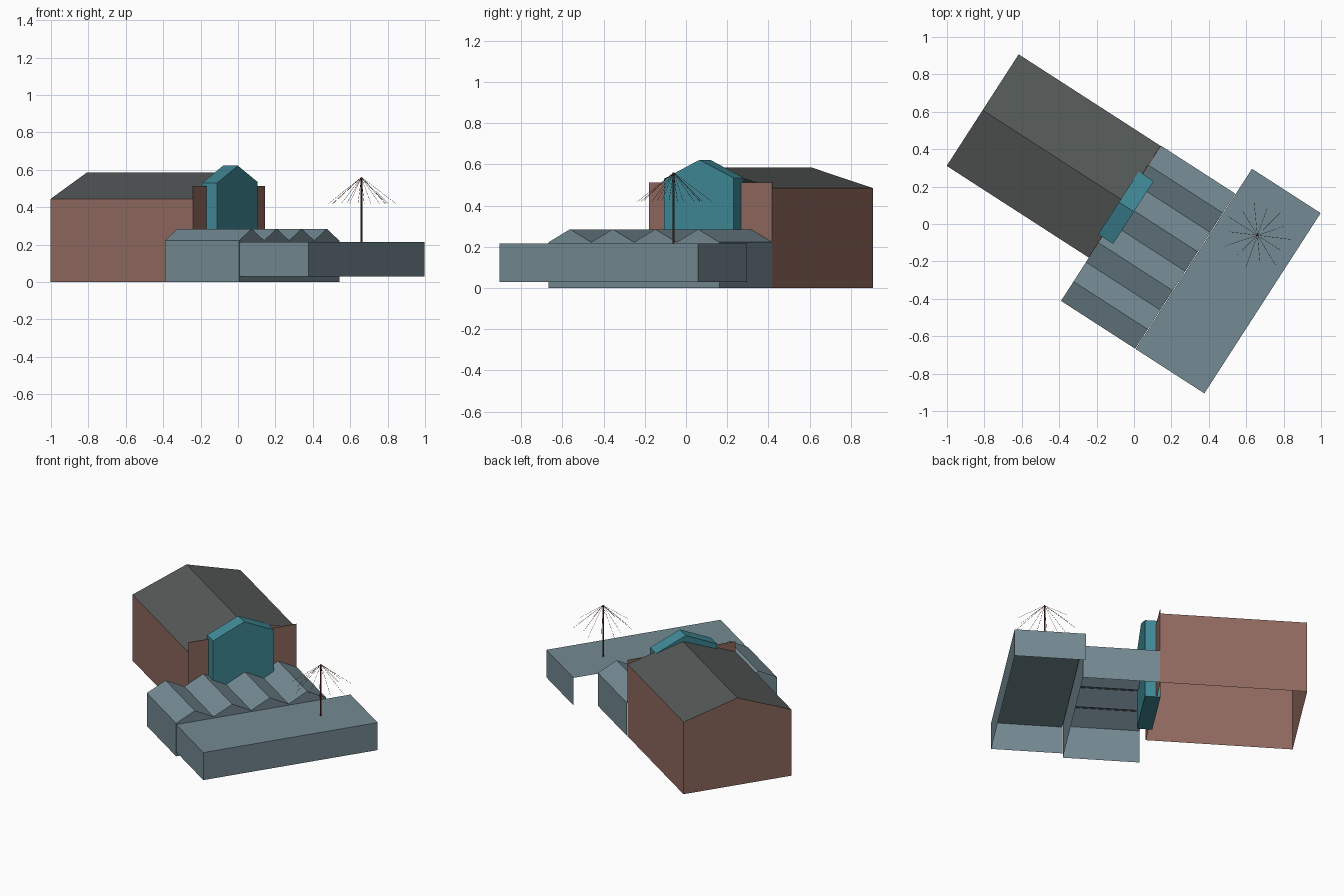
import bpy, bmesh, math
from mathutils import Vector

cube = bpy.data.objects.get("Cube")
if cube:
    bpy.data.objects.remove(cube, do_unlink=True)

# The whole site is turned on plan: local x runs along the hall
TURN = -0.573


def material(name, rgb):
    def lin(c):
        c /= 255
        return c / 12.92 if c <= 0.04045 else ((c + 0.055) / 1.055) ** 2.4
    col = (*[lin(c) for c in rgb], 1)
    m = bpy.data.materials.new(name)
    m.use_nodes = True
    m.diffuse_color = col
    m.node_tree.nodes["Principled BSDF"].inputs["Base Color"].default_value = col
    return m


brick = material("brick", (145, 106, 96))
slate = material("dark slate", (86, 90, 89))
panel = material("blue grey panel", (116, 138, 147))
teal = material("teal cladding", (64, 138, 152))
rust = material("dark rust", (100, 52, 44))


def finish(name, bm, mats):
    bmesh.ops.recalc_face_normals(bm, faces=bm.faces)
    me = bpy.data.meshes.new(name)
    bm.to_mesh(me)
    bm.free()
    for m in mats:
        me.materials.append(m)
    ob = bpy.data.objects.new(name, me)
    ob.rotation_euler.z = TURN
    bpy.context.collection.objects.link(ob)
    return ob


def shell(name, profile, x0, x1, mats, ends=(True, True), floor=False):
    """Sweep a (y, z) profile along local x; sloping faces take the last material."""
    bm = bmesh.new()
    rows = [[bm.verts.new((x, y, z)) for y, z in profile] for x in (x0, x1)]
    a, b = rows
    for i in range(len(profile) - 1):
        f = bm.faces.new((a[i], a[i + 1], b[i + 1], b[i]))
        f.normal_update()
        if abs(f.normal.z) > 0.3:
            f.material_index = len(mats) - 1
    for row, closed in zip(rows, ends):
        if closed:
            bm.faces.new(row)
    if floor:
        bm.faces.new((a[0], b[0], b[-1], a[-1]))
    return finish(name, bm, mats)


# Brick hall with its slate gable roof
shell("brick_hall",
      [(-0.282, 0), (-0.282, 0.445), (0.073, 0.585), (0.428, 0.485), (0.428, 0)],
      -1.01, -0.108, [brick, slate], ends=(True, False))

# Flat-topped front wall of the hall
shell("hall_front_wall", [(-0.282, 0), (-0.282, 0.513), (0.428, 0.513), (0.428, 0)],
      -0.109, -0.105, [brick])

# Teal entrance gable
shell("teal_gable", [(-0.15, 0), (-0.15, 0.53), (0.055, 0.622), (0.25, 0.535), (0.25, 0)],
      -0.131, -0.036, [teal], floor=True)

# Low wing with a folded roof of four ridges
lo, hi, folds = -0.557, 0.43, 8
zigzag = [(lo + (hi - lo) * i / folds, 0.285 if i % 2 else 0.222) for i in range(folds + 1)]
shell("folded_roof_wing", [(lo, 0)] + zigzag + [(hi, 0)],
      -0.105, 0.367, [panel], ends=(False, True))

# Flat-roofed front block, open towards the wing
shell("flat_front_block", [(-0.557, 0.03), (-0.557, 0.215), (0.59, 0.215), (0.59, 0.03)],
      0.37, 0.807, [panel], ends=(False, True))


def rod(bm, p, q, radius, sides):
    p, q = Vector(p), Vector(q)
    d = q - p
    mat = d.to_track_quat('Z', 'Y').to_matrix().to_4x4()
    mat.translation = (p + q) / 2
    bmesh.ops.create_cone(bm, cap_ends=True, segments=sides, radius1=radius,
                          radius2=radius, depth=d.length, matrix=mat)


# Mast on the front block
MX, MY, TOP = 0.587, 0.307, 0.56
bm = bmesh.new()
rod(bm, (MX, MY, 0.213), (MX, MY, TOP), 0.005, 8)
finish("mast", bm, [rust])

# Thin spokes drooping from the mast head
bm = bmesh.new()
spokes = 14
for i in range(spokes):
    t = math.tau * i / spokes
    reach = 0.185 if i % 2 else 0.15
    end = (MX + reach * math.cos(t), MY + reach * math.sin(t), TOP - 0.14)
    rod(bm, (MX, MY, TOP), end, 0.0009, 3)
finish("mast_spokes", bm, [rust])
